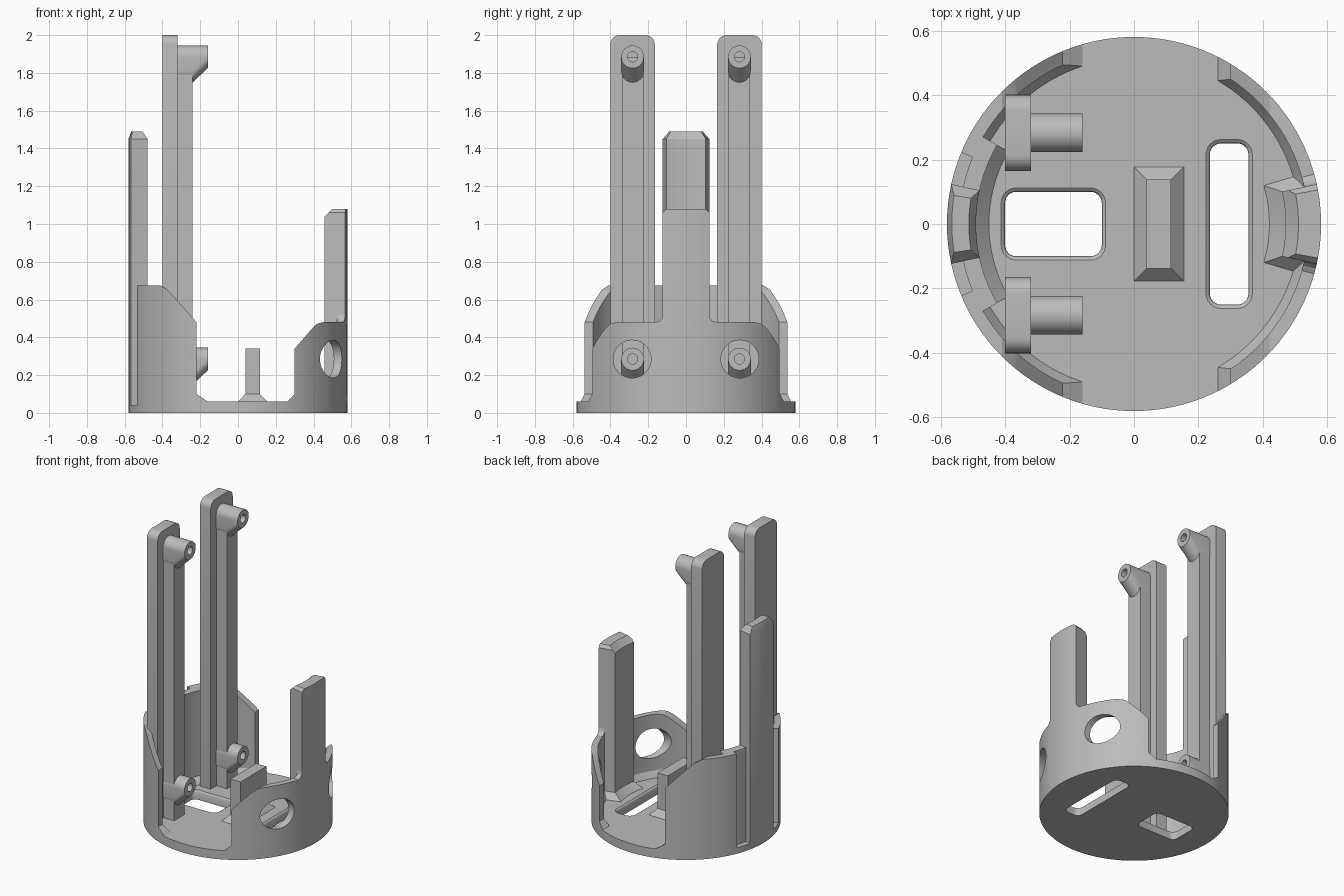
import bpy, bmesh
from math import sin, cos, pi, radians
from mathutils import Vector

cube = bpy.data.objects.get("Cube")
if cube:
    bpy.data.objects.remove(cube)

grey = bpy.data.materials.new("plain grey")
grey.use_nodes = True
grey.diffuse_color = (0.5, 0.5, 0.5, 1)
grey.node_tree.nodes["Principled BSDF"].inputs["Base Color"].default_value = (0.5, 0.5, 0.5, 1)

R = 0.58       # outer radius
FLOOR = 0.06   # floor thickness
parts = []


def finish(name, bm, keep=True):
    bmesh.ops.recalc_face_normals(bm, faces=bm.faces)
    mesh = bpy.data.meshes.new(name)
    bm.to_mesh(mesh)
    bm.free()
    ob = bpy.data.objects.new(name, mesh)
    bpy.context.collection.objects.link(ob)
    mesh.materials.append(grey)
    if keep:
        parts.append(ob)
    return ob


def loft(name, rings, closed=False, keep=True):
    """Skin matching rings of points, capped at both ends unless closed."""
    bm = bmesh.new()
    vs = [[bm.verts.new(p) for p in ring] for ring in rings]
    n = len(vs[0])
    for a, b in zip(vs, vs[1:] + (vs[:1] if closed else [])):
        for i in range(n):
            j = (i + 1) % n
            bm.faces.new((a[i], a[j], b[j], b[i]))
    if not closed:
        bm.faces.new(vs[0])
        bm.faces.new(vs[-1])
    return finish(name, bm, keep)


def boolean(ob, cutter, operation):
    """Apply a boolean and discard the cutter."""
    mod = ob.modifiers.new("cut", "BOOLEAN")
    mod.operation, mod.solver, mod.object = operation, "EXACT", cutter
    bpy.context.view_layer.objects.active = ob
    bpy.ops.object.modifier_apply(modifier=mod.name)
    bpy.data.objects.remove(cutter)


def circle(r, n=32):
    return [(r * cos(2 * pi * i / n), r * sin(2 * pi * i / n)) for i in range(n)]


def rounded(x0, x1, y0, y1, r, n=6):
    """Rounded rectangle outline."""
    pts = []
    for k, (cx, cy) in enumerate([(x1 - r, y1 - r), (x0 + r, y1 - r), (x0 + r, y0 + r), (x1 - r, y0 + r)]):
        for i in range(n + 1):
            a = pi / 2 * (k + i / n)
            pts.append((cx + r * cos(a), cy + r * sin(a)))
    return pts


def lathe(name, profile, start=0, sweep=360, steps=120, keep=True):
    """Sweep an (r, z) profile about the z axis."""
    full = sweep == 360
    rings = []
    for i in range(steps if full else steps + 1):
        a = radians(start + sweep * i / steps)
        rings.append([(r * cos(a), r * sin(a), z) for r, z in profile])
    return loft(name, rings, full, keep)


def sector(name, layers, middle, n=8):
    """Upright ring sector from layers of (z, inner, outer, half angle)."""
    rings = []
    for z, r0, r1, half in layers:
        angles = [radians(middle - half + 2 * half * i / n) for i in range(n + 1)]
        rings.append([(r1 * cos(a), r1 * sin(a), z) for a in angles]
                     + [(r0 * cos(a), r0 * sin(a), z) for a in reversed(angles)])
    return loft(name, rings)


def prism(outline, y0=-1, y1=1):
    """Helper solid: x-z outline pushed along y."""
    return loft("helper", [[(x, y, z) for x, z in outline] for y in (y0, y1)], keep=False)


def along_x(outline, xs, keep=False, name="helper"):
    return loft(name, [[(x, y, z) for y, z in outline] for x in xs], keep=keep)


# Floor disc with two softened slots
base = loft("base_disc", [[(x, y, z) for x, y in circle(R, 120)] for z in (0, FLOOR)])
for x0, x1, half, r in [(-0.4, -0.1, 0.1, 0.035), (0.235, 0.355, 0.25, 0.035)]:
    rings = []
    for z, g in [(-0.1, 0), (0.045, 0), (0.054, 0.004), (FLOOR, 0.012), (0.1, 0.012)]:
        rings.append([(x, y, z) for x, y in rounded(x0 - g, x1 + g, -half - g, half + g, r + g)])
    boolean(base, loft("helper", rings, keep=False), "DIFFERENCE")

# Curved side walls: a footed ring trimmed to a side outline
wall_profile = [(R, FLOOR), (R, 0.9), (0.54, 0.9), (0.54, 0.1), (0.515, FLOOR)]
left_wall = lathe("left_wall", wall_profile)
boolean(left_wall, prism([(0.26, 0), (0.26, FLOOR), (0.3, 0.1), (0.3, 0.34), (0.395, 0.45),
                          (0.42, 0.472), (0.45, 0.48), (0.8, 0.48), (0.8, 0)]), "INTERSECT")
right_wall = lathe("right_wall", wall_profile)
boolean(right_wall, prism([(-0.16, 0), (-0.16, FLOOR), (-0.22, 0.1), (-0.22, 0.48), (-0.37, 0.65),
                           (-0.41, 0.675), (-0.8, 0.675), (-0.8, 0)]), "INTERSECT")

# Thickened back of the taller wall
lathe("right_wall_backing", [(0.542, FLOOR), (0.542, 0.675), (0.49, 0.675), (0.49, 0.1), (0.45, FLOOR)],
      start=150, sweep=60, steps=24)

# Outer relief channel beside the tall tab
for ob in (right_wall, base):
    channel = lathe("helper", [(0.542, 0.04), (0.7, 0.04), (0.7, 1), (0.542, 1)],
                    start=157.5, sweep=45, steps=24, keep=False)
    boolean(ob, channel, "DIFFERENCE")

# Screwdriver holes through the lower wall
for side in (-1, 1):
    ring = [(side * 0.285 + y, 0.285 + z) for y, z in circle(0.1, 40)]
    boolean(left_wall, along_x(ring, (0.2, 0.8)), "DIFFERENCE")

# Upright tabs with chamfered tops
sector("tall_tab", [(0.04, 0.49, R, 12.3), (1.45, 0.49, R, 12.3), (1.49, 0.512, 0.565, 9)], 180)
sector("short_tab", [(FLOOR, 0.42, R, 16.5), (0.1, 0.47, R, 12.3), (1.04, 0.47, R, 12.3),
                     (1.06, 0.49, R, 12.3), (1.08, 0.51, R, 10.5)], 0)
sector("short_tab_fillet", [(0.475, 0.54, R, 16), (0.48, 0.54, R, 15.5), (0.488, 0.54, R, 13.8),
                            (0.5, 0.54, R, 12.8), (0.52, 0.54, R, 12.3)], 0)

# Central stop with a flared foot
loft("centre_block", [[(0.0775 + sx * w, sy * d, z) for sx, sy in [(1, 1), (-1, 1), (-1, -1), (1, -1)]]
                      for z, w, d in [(FLOOR, 0.0775, 0.177), (0.1, 0.038, 0.138), (0.34, 0.038, 0.138)]])

# Pair of tall posts, each with a rib and two screw pegs
for side, word in ((-1, "front"), (1, "back")):
    mid = side * 0.283
    along_x(rounded(mid - 0.118, mid + 0.118, 0.005, 2, 0.05), (-0.4, -0.32), True, word + "_post")
    along_x([(mid - 0.057, 0.03), (mid + 0.057, 0.03), (mid + 0.057, 1.885), (mid - 0.057, 1.885)],
            (-0.33, -0.24), True, word + "_post_rib")
    for z, level in ((0.285, "lower"), (1.885, "upper")):
        # peg hulled with a sloping support underneath
        bm = bmesh.new()
        for x, drop in ((-0.33, 0), (-0.16, 0), (-0.24, 0.075), (-0.33, 0.075)):
            for y, dz in circle(0.06):
                bm.verts.new((x, mid + y, z - drop + dz))
        hull = bmesh.ops.convex_hull(bm, input=bm.verts)
        loose = {v for v in hull["geom_interior"] if isinstance(v, bmesh.types.BMVert)}
        bmesh.ops.delete(bm, geom=list(loose), context="VERTS")
        bmesh.ops.dissolve_limit(bm, angle_limit=radians(1), verts=bm.verts, edges=bm.edges)
        peg = finish(word + "_" + level + "_peg", bm)
        hole = [(mid + y, z + dz) for y, dz in circle(0.027, 20)]
        boolean(peg, along_x(hole, (-0.26, -0.1)), "DIFFERENCE")

# Smooth the curved faces, keep the edges crisp
bpy.ops.object.select_all(action="DESELECT")
for ob in parts:
    ob.select_set(True)
bpy.context.view_layer.objects.active = base
bpy.ops.object.shade_smooth_by_angle(angle=radians(25))
